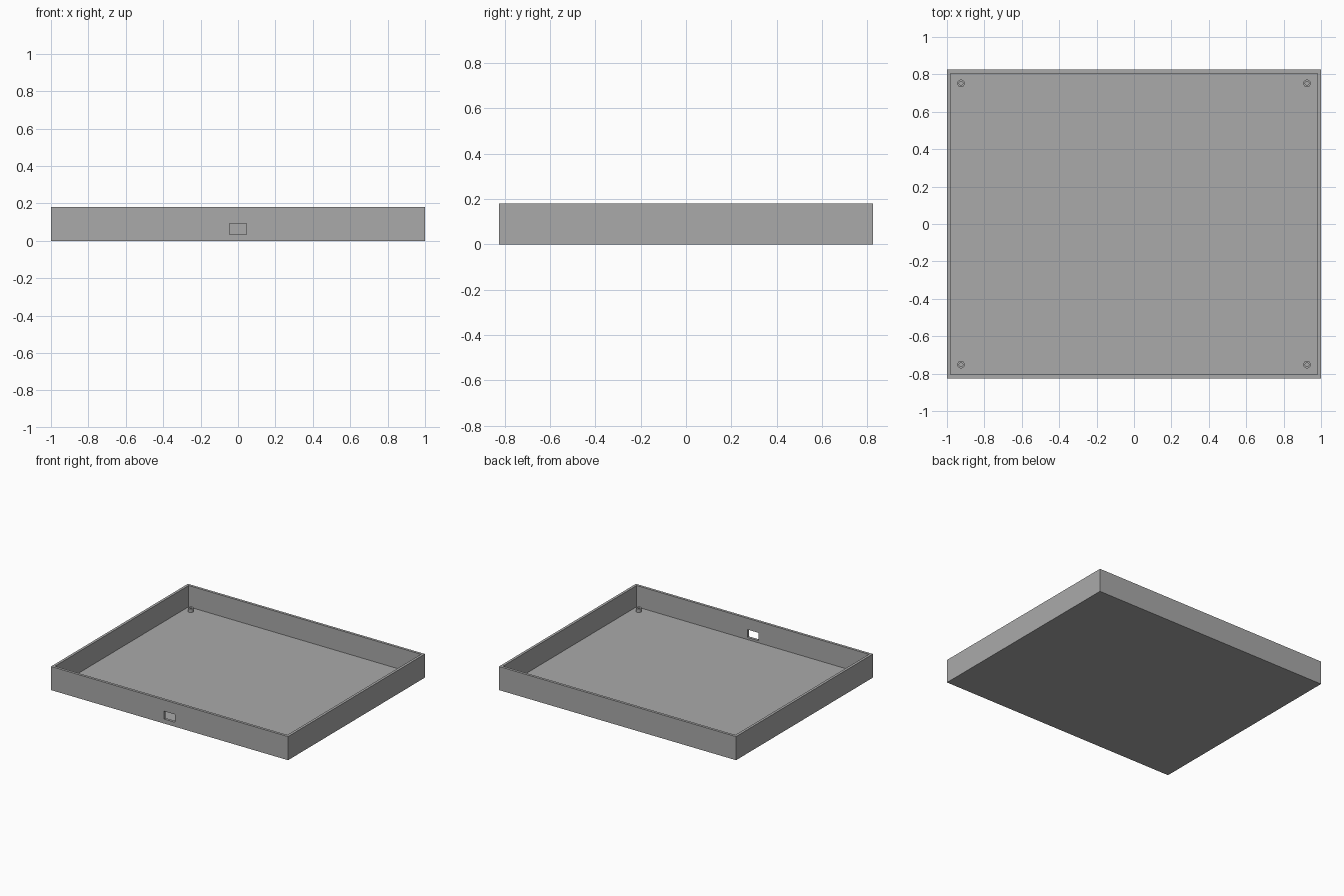
import bpy
import bmesh
from mathutils import Matrix

cube = bpy.data.objects.get("Cube")
if cube:
    bpy.data.objects.remove(cube)

HALF_X, HALF_Y, HEIGHT = 1.0, 0.825, 0.18
WALL, FLOOR = 0.02, 0.018

grey = bpy.data.materials.new("plain grey")
grey.use_nodes = True
grey.diffuse_color = (0.4, 0.4, 0.4, 1)
grey.node_tree.nodes["Principled BSDF"].inputs["Base Color"].default_value = grey.diffuse_color


def add_object(name, bm):
    mesh = bpy.data.meshes.new(name)
    bmesh.ops.recalc_face_normals(bm, faces=bm.faces)
    bm.to_mesh(mesh)
    bm.free()
    mesh.materials.append(grey)
    obj = bpy.data.objects.new(name, mesh)
    bpy.context.collection.objects.link(obj)
    return obj


def box(name, low, high):
    bm = bmesh.new()
    size = [b - a for a, b in zip(low, high)]
    mid = [(a + b) / 2 for a, b in zip(low, high)]
    bmesh.ops.create_cube(bm, size=1, matrix=Matrix.Translation(mid) @ Matrix.Diagonal((*size, 1)))
    return add_object(name, bm)


def cut(target, cutter):
    mod = target.modifiers.new(cutter.name, "BOOLEAN")
    mod.operation = "DIFFERENCE"
    mod.solver = "EXACT"
    mod.object = cutter
    cutter.hide_render = True
    cutter.hide_viewport = True
    cutter.display_type = "WIRE"


def standoff(name, x, y, outer=0.02, inner=0.01, top=0.045, sides=32):
    # Hollow round post: a ring profile of outer and inner walls
    bm = bmesh.new()
    rings = []
    for radius, z in ((outer, FLOOR - 0.004), (outer, top), (inner, top), (inner, FLOOR - 0.004)):
        rings.append(bmesh.ops.create_circle(
            bm, segments=sides, radius=radius, matrix=Matrix.Translation((x, y, z)))["verts"])
    for a, b in zip(rings, rings[1:] + rings[:1]):
        for i in range(sides):
            j = (i + 1) % sides
            bm.faces.new((a[i], a[j], b[j], b[i]))
    obj = add_object(name, bm)
    bpy.context.view_layer.objects.active = obj
    bpy.ops.object.select_all(action="DESELECT")
    obj.select_set(True)
    bpy.ops.object.shade_smooth_by_angle()


# Open tray with thin walls
tray = box("tray", (-HALF_X, -HALF_Y, 0), (HALF_X, HALF_Y, HEIGHT))
cut(tray, box("cavity_cutter", (WALL - HALF_X, WALL - HALF_Y, FLOOR),
              (HALF_X - WALL, HALF_Y - WALL, HEIGHT + 0.1)))

# Cable port through the front wall
cut(tray, box("port_cutter", (-0.046, -HALF_Y - 0.05, 0.034), (0.046, -HALF_Y + 0.05, 0.094)))

# Mounting posts in the four corners
for side, sx in (("right", -1), ("left", 1)):
    for end, sy in (("front", -1), ("back", 1)):
        standoff(f"standoff_{end}_{side}", sx * 0.925, sy * 0.752)
